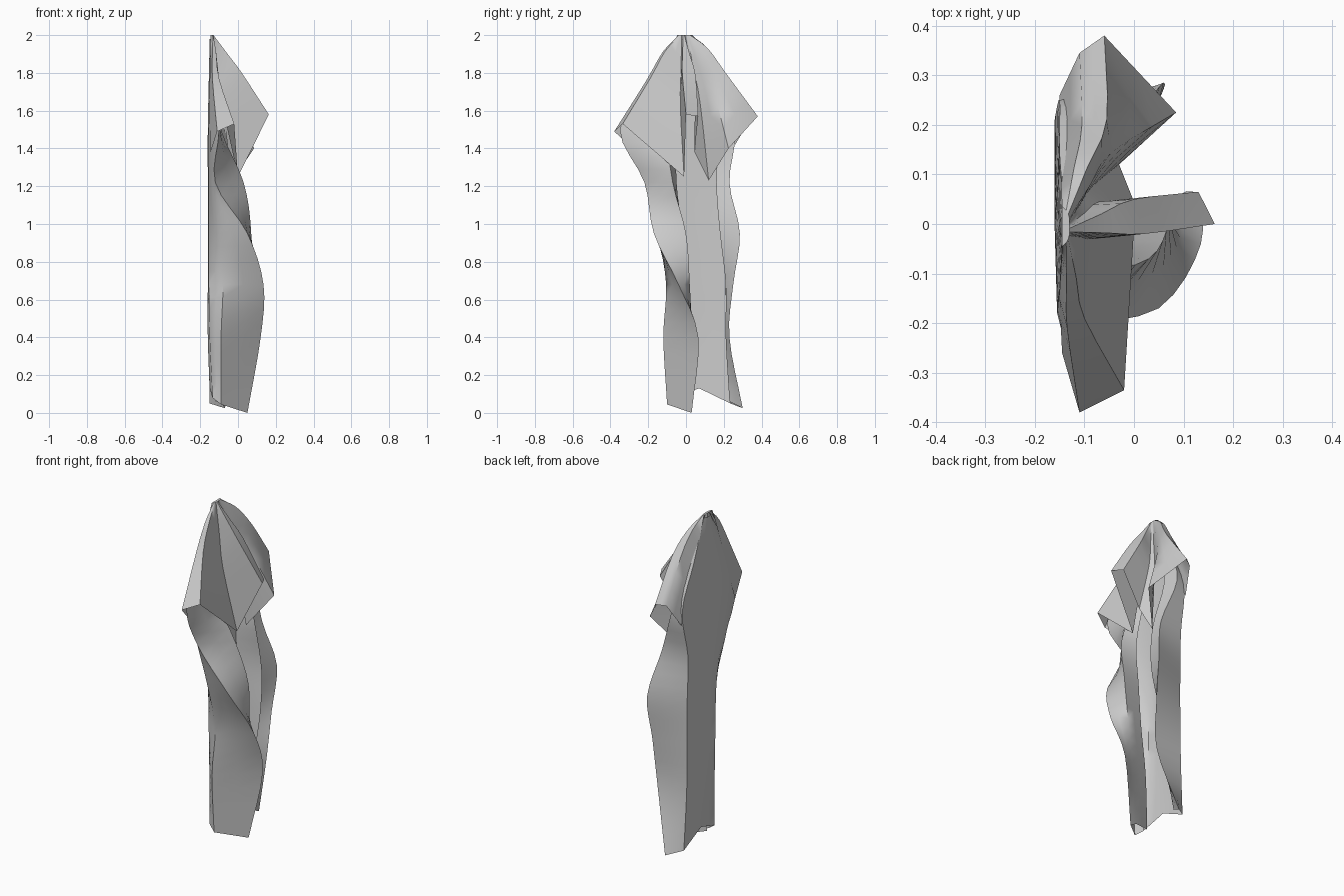
import bpy, math
from mathutils import Vector

if "Cube" in bpy.data.objects:
    bpy.data.objects.remove(bpy.data.objects["Cube"])


def spline(pts, steps):
    """Catmull-Rom curve through the points of one fold line."""
    p = [pts[0] * 2 - pts[1]] + pts + [pts[-1] * 2 - pts[-2]]
    out = []
    for i in range(1, len(p) - 2):
        a, b, c, d = p[i - 1:i + 3]
        for s in range(steps):
            t = s / steps
            out.append(0.5 * (2 * b + (c - a) * t + (2 * a - 5 * b + 4 * c - d) * t * t
                              + (3 * b - a - 3 * c + d) * t ** 3))
    return out + [pts[-1]]


def cloth(name, folds, steps, angle, cap=False):
    """Skin a sheet across neighbouring fold lines."""
    lines = [spline([Vector(p) for p in f], steps) for f in folds]
    full = []
    for a, b in zip(lines, lines[1:]):
        full += [a, [u.lerp(v, 0.5) for u, v in zip(a, b)]]
    full.append(lines[-1])
    n = len(full[0])
    verts = [v for line in full for v in line]
    faces = [(c * n + r, c * n + r + 1, (c + 1) * n + r + 1, (c + 1) * n + r)
             for c in range(len(full) - 1) for r in range(n - 1)]
    if cap:
        faces.append([c * n for c in range(len(full))])
    me = bpy.data.meshes.new(name)
    me.from_pydata(verts, [], faces)
    ob = bpy.data.objects.new(name, me)
    bpy.context.collection.objects.link(ob)
    bpy.ops.object.select_all(action='DESELECT')
    ob.select_set(True)
    bpy.context.view_layer.objects.active = ob
    bpy.ops.object.shade_smooth_by_angle(angle=math.radians(angle))
    return ob


# Long drape: fold lines from the hook down, (x, y) at shared heights, then hem height
levels = [1.98, 1.75, 1.5, 1.22, 0.95, 0.68, 0.4]
left_folds = [
    ([(-.13, -.02), (-.13, -.04), (-.11, -.05), (-.06, -.05), (-.05, -.02), (-.06, -.01), (-.10, -.02), (-.12, -.03)], .06),
    ([(-.13, -.03), (-.12, -.06), (-.09, -.10), (.03, -.07), (.07, .00), (.06, .02), (.04, .03), (.00, .02)], .03),
    ([(-.13, -.04), (-.13, -.19), (-.10, -.35), (-.12, -.22), (.05, -.17), (.135, -.04), (.12, .065), (.05, .03)], .0),
    ([(-.135, -.04), (-.14, -.16), (-.13, -.28), (-.135, -.20), (-.10, -.15), (-.08, -.105), (-.09, -.12), (-.09, -.10)], .045),
    ([(-.145, -.03), (-.15, -.12), (-.155, -.18), (-.155, -.12), (-.155, -.07), (-.155, -.06), (-.15, -.06), (-.135, -.08)], .08),
]
right_folds = [
    ([(-.15, .00), (-.155, .00), (-.16, .00), (-.16, .02), (-.16, .05), (-.16, .06), (-.16, .07), (-.15, .07)], .13),
    ([(-.14, .03), (-.15, .14), (-.15, .25), (-.16, .21), (-.155, .21), (-.155, .21), (-.155, .215), (-.15, .235)], .05),
    ([(-.13, .03), (-.12, .16), (-.09, .26), (.00, .23), (.06, .285), (.05, .25), (.03, .23), (-.07, .30)], .025),
    ([(-.13, .02), (-.12, .10), (-.07, .17), (.00, .16), (.03, .18), (.00, .21), (-.04, .21), (-.09, .23)], .06),
]
drape = [[(x, y, z) for (x, y), z in zip(path, levels + [hem])]
         for path, hem in left_folds + right_folds]
cloth("long_drape", drape, 4, 50)

# Short gathered hood: (middle, hem) points of each ridge and valley, left to right,
# and how far the ridge bulges near the hook
hood = [
    ((-.15, -.15, 1.70), (-.145, -.26, 1.38), .0),
    ((-.135, -.21, 1.76), (-.11, -.38, 1.49), .03),
    ((-.10, -.19, 1.77), (-.02, -.335, 1.53), .03),
    ((-.08, -.03, 1.62), (.00, -.01, 1.25), .0),
    ((.02, -.02, 1.80), (.163, .00, 1.58), .0),
    ((.00, .05, 1.79), (.13, .065, 1.57), .0),
    ((-.07, .045, 1.68), (.00, .045, 1.38), .0),
    ((-.085, .075, 1.64), (-.03, .12, 1.23), .0),
    ((-.045, .145, 1.71), (.085, .225, 1.40), .01),
    ((-.055, .21, 1.80), (-.06, .38, 1.57), .03),
    ((-.105, .20, 1.80), (-.11, .345, 1.56), .03),
    ((-.15, .14, 1.70), (-.15, .26, 1.42), .0),
]
hood_lines = []
for i, (mid, hem, bulge) in enumerate(hood):
    t = i / (len(hood) - 1)
    top = Vector((-.13 - .015 * abs(2 * t - 1) ** 4, -.045 + .08 * t, 2.0))
    upper = top.lerp(Vector(mid), 0.5) + Vector((0, 0, bulge))
    hood_lines.append([top, upper, mid, hem])
cloth("short_hood", hood_lines, 3, 50, cap=True)
